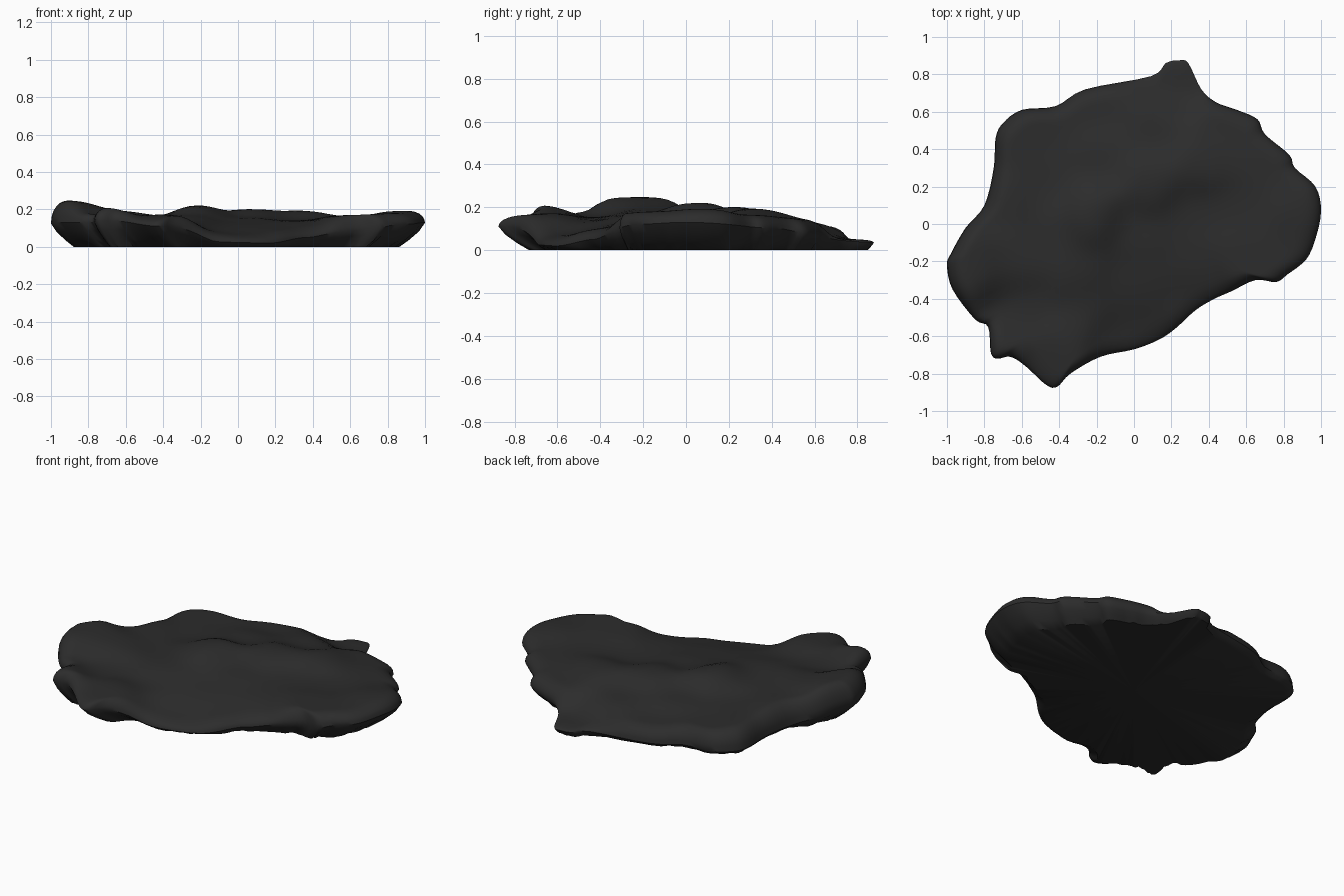
import bpy, bmesh, math, random
from mathutils import Vector

if "Cube" in bpy.data.objects:
    bpy.data.objects.remove(bpy.data.objects["Cube"])
random.seed(4)

# Plan outline of the slab, counter-clockwise from the right end
OUTLINE = [(1.0, .07), (.97, .2), (.86, .3), (.83, .37), (.7, .48), (.66, .56), (.55, .61),
           (.44, .65), (.36, .72), (.29, .86), (.24, .875), (.17, .86), (.09, .79), (-.26, .72),
           (-.42, .63), (-.6, .61), (-.7, .54), (-.74, .46), (-.75, .3), (-.8, .1), (-.9, -.02),
           (-.98, -.16), (-1.0, -.22), (-.97, -.35), (-.85, -.51), (-.78, -.55), (-.765, -.69),
           (-.73, -.72), (-.66, -.71), (-.58, -.76), (-.47, -.86), (-.41, -.87), (-.34, -.8),
           (-.18, -.71), (0, -.67), (.13, -.62), (.22, -.56), (.33, -.46), (.43, -.4),
           (.52, -.36), (.65, -.3), (.76, -.31), (.82, -.27), (.92, -.19), (.97, -.08)]

# Spot heights of the weathered top: x, y, z
SPOTS = [(-.86, -.22, .25), (-.75, -.68, .215), (-.42, -.8, .15), (-.62, -.45, .15),
         (-.65, -.2, .195), (-.7, .1, .18), (-.68, .4, .15), (-.45, .5, .13), (-.45, .2, .14),
         (-.45, -.05, .16), (-.23, .05, .23), (.1, .22, .205), (.38, .32, .2), (.6, .36, .16),
         (-.2, .35, .15), (-.2, .62, .11), (.12, .5, .14), (.22, .78, .05), (.5, .5, .14),
         (.8, .3, .165), (.9, .08, .195), (.85, -.15, .18), (.6, -.15, .17), (.55, .1, .155),
         (.3, .06, .14), (0, -.05, .155), (.3, -.25, .14), (0, -.3, .135), (-.3, -.25, .17),
         (-.34, -.67, .185), (-.25, -.45, .13), (.05, -.6, .05), (.3, -.42, .09),
         (-.12, -.66, .07), (.02, -.45, .1)]

# Edge section by direction: angle, height of widest point, undercut
EDGE = [(0, .13, .14), (30, .1, .08), (45, .07, .05), (75, .035, .02), (110, .03, .03),
        (140, .03, .03), (170, .05, .06), (195, .13, .12), (215, .13, .12), (225, .14, .1),
        (245, .11, .16), (262, .025, .03), (285, .02, .02), (310, .05, .04), (330, .08, .06),
        (345, .12, .12), (360, .13, .14)]


def top_height(x, y, sigma=.1):
    total = weight = 0
    for sx, sy, sz in SPOTS:
        w = math.exp(-((x - sx) ** 2 + (y - sy) ** 2) / (2 * sigma ** 2)) + 1e-9
        total += w * sz
        weight += w
    return total / weight


def edge_section(p):
    angle = math.degrees(math.atan2(p.y, p.x)) % 360
    for (a0, z0, u0), (a1, z1, u1) in zip(EDGE, EDGE[1:]):
        if a0 <= angle <= a1:
            f = (angle - a0) / (a1 - a0)
            f = f * f * (3 - 2 * f)
            return z0 + (z1 - z0) * f, u0 + (u1 - u0) * f


def smooth_loop(points, steps):
    # Closed Catmull-Rom curve
    n, out = len(points), []
    for i in range(n):
        a, b, c, d = (Vector(points[(i + k) % n]) for k in (-1, 0, 1, 2))
        for s in range(steps):
            t = s / steps
            out.append(.5 * (2 * b + (c - a) * t + (2 * a - 5 * b + 4 * c - d) * t * t
                             + (3 * b - a - 3 * c + d) * t ** 3))
    return out


rim = smooth_loop(OUTLINE, 4)
n = len(rim)
bm = bmesh.new()
rings = []

# Top surface: concentric rings that roll over to the rim
ROLL = .1
fractions = [i / 24 for i in range(1, 22)] + [.9, .925, .95, .97, .985, .995, 1]
for f in fractions:
    ring = []
    for p in rim:
        z_rim, _ = edge_section(p)
        q = p * f
        h = max(top_height(q.x, q.y), z_rim)
        k = max(0, 1 - p.length * (1 - f) / ROLL)
        z = z_rim + (h - z_rim) * math.sqrt(max(0, 1 - k ** 2.2))
        ring.append(bm.verts.new((q.x, q.y, z)))
    rings.append(ring)

# Undercut side down to the flat, ragged base
jitter = [random.uniform(0, .02) for _ in rim]
for drop in (.35, .7, 1):
    ring = []
    for p, j in zip(rim, jitter):
        z_rim, under = edge_section(p)
        q = p * (1 - (under + j) * drop ** 1.4 / p.length)
        ring.append(bm.verts.new((q.x, q.y, z_rim * (1 - drop))))
    rings.append(ring)

for a, b in zip(rings, rings[1:]):
    for i in range(n):
        k = (i + 1) % n
        bm.faces.new((a[i], b[i], b[k], a[k]))

# Close the top centre and the base with fans
top = bm.verts.new((0, 0, top_height(0, 0)))
base = bm.verts.new((0, 0, 0))
for i in range(n):
    k = (i + 1) % n
    bm.faces.new((top, rings[0][i], rings[0][k]))
    bm.faces.new((base, rings[-1][k], rings[-1][i]))
bmesh.ops.recalc_face_normals(bm, faces=bm.faces[:])

mesh = bpy.data.meshes.new("rock_slab")
bm.to_mesh(mesh)
bm.free()
slab = bpy.data.objects.new("rock_slab", mesh)
bpy.context.collection.objects.link(slab)

# Dark stone colour
stone = bpy.data.materials.new("dark stone")
stone.diffuse_color = (.025, .025, .025, 1)
stone.use_nodes = True
stone.node_tree.nodes["Principled BSDF"].inputs["Base Color"].default_value = stone.diffuse_color
mesh.materials.append(stone)

bpy.context.view_layer.objects.active = slab
slab.select_set(True)
bpy.ops.object.shade_smooth_by_angle(angle=math.radians(40))
